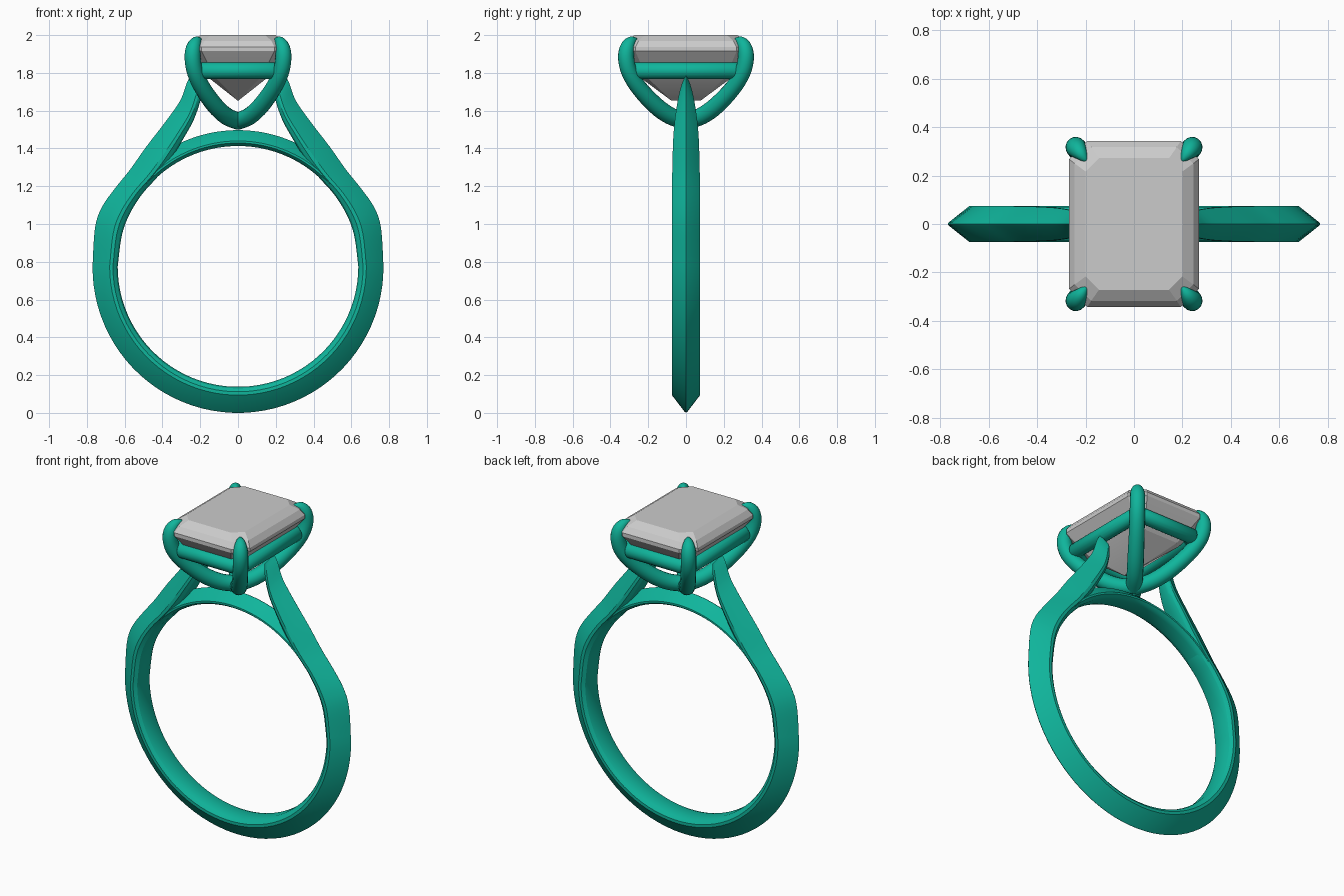
import bpy, bmesh, math
from mathutils import Vector

if "Cube" in bpy.data.objects:
    bpy.data.objects.remove(bpy.data.objects["Cube"])

metal = bpy.data.materials.new("metal")
metal.diffuse_color = (0.005, 0.46, 0.33, 1)
metal.use_nodes = True
metal.node_tree.nodes["Principled BSDF"].inputs["Base Color"].default_value = metal.diffuse_color
CZ, RI, RO = 0.775, 0.637, 0.775        # finger hole centre, inner and outer radius


def catmull(pts, n):
    """Smooth a list of equal-length tuples, n steps per span."""
    p = [Vector(q) for q in pts]
    out = []
    for i in range(len(p) - 1):
        a, b, c, d = p[max(i - 1, 0)], p[i], p[i + 1], p[min(i + 2, len(p) - 1)]
        for k in range(n):
            t = k / n
            out.append(0.5 * (2 * b + (c - a) * t + (2 * a - 5 * b + 4 * c - d) * t * t
                              + (3 * b - a - 3 * c + d) * t ** 3))
    return out + [p[-1]]


def loft(name, rings, angle, mat=None):
    """Skin closed rings of points together and cap both ends."""
    bm = bmesh.new()
    vr = [[bm.verts.new(p) for p in r] for r in rings]
    n = len(rings[0])
    for a, b in zip(vr, vr[1:]):
        for i in range(n):
            j = (i + 1) % n
            bm.faces.new((a[i], a[j], b[j], b[i]))
    bm.faces.new(vr[0])
    bm.faces.new(vr[-1])
    bmesh.ops.remove_doubles(bm, verts=bm.verts, dist=0.0005)
    bmesh.ops.recalc_face_normals(bm, faces=bm.faces)
    me = bpy.data.meshes.new(name)
    bm.to_mesh(me)
    bm.free()
    me.shade_smooth()
    me.set_sharp_from_angle(angle=math.radians(angle))
    ob = bpy.data.objects.new(name, me)
    bpy.context.collection.objects.link(ob)
    if mat:
        me.materials.append(mat)
    return ob


def tube(name, pts, cyclic=False):
    """Round bar through points (x, y, z, radius)."""
    cu = bpy.data.curves.new(name, 'CURVE')
    cu.dimensions = '3D'
    cu.bevel_depth = 1
    cu.bevel_resolution = 6
    cu.use_fill_caps = True
    sp = cu.splines.new('POLY')
    sp.points.add(len(pts) - 1)
    for q, p in zip(sp.points, pts):
        q.co = (p[0], p[1], p[2], 1)
        q.radius = p[3]
    sp.use_cyclic_u = cyclic
    cu.materials.append(metal)
    ob = bpy.data.objects.new(name, cu)
    bpy.context.collection.objects.link(ob)
    bpy.ops.object.select_all(action='DESELECT')
    ob.select_set(True)
    bpy.context.view_layer.objects.active = ob
    bpy.ops.object.convert(target='MESH')
    bpy.ops.object.shade_smooth_by_angle(angle=math.radians(50))
    return ob


# knife-edge band section: (fraction from inside to outside, fraction of half width)
HALF = [(0, 0), (0, .5), (.06, .8), (.19, 1), (.32, 1), (.96, .1), (1, 0)]
SECTION = HALF + [(t, -s) for t, s in HALF[-2:0:-1]]


def section(st):
    xi, zi, xo, zo, w = st
    return [(xi + (xo - xi) * t, w * s, zi + (zo - zi) * t) for t, s in SECTION]


def arc(a, ri, ro, w):
    c, s = math.cos(math.radians(a)), math.sin(math.radians(a))
    return (ri * c, CZ + ri * s, ro * c, CZ + ro * s, w)


# shank with two rising shoulders: inner x, z, outer x, z, half width
shoulder = catmull([
    arc(0, RI, 0.77, .075),
    (.615, .94, .757, .98, .075), (.575, 1.05, .72, 1.09, .075),
    (.51, 1.155, .65, 1.19, .074), (.43, 1.245, .57, 1.29, .073),
    (.36, 1.335, .485, 1.41, .071), (.29, 1.45, .385, 1.54, .066),
    (.235, 1.55, .305, 1.655, .055), (.20, 1.65, .27, 1.75, .038),
    (.19, 1.72, .245, 1.79, .022)], 4)
bottom = [arc(a, RI, 0.77 + 0.005 * -math.sin(math.radians(a)), .075) for a in range(-176, -3, 4)]
left = [(-s[0], s[1], -s[2], s[3], s[4]) for s in reversed(shoulder)]
loft("shank", [section(s) for s in left + bottom + list(shoulder)], 28, metal)

# bridge closing the finger hole under the setting
loft("bridge", [section(arc(a, RI + .001, .722, .07)) for a in range(42, 139, 3)], 28, metal)

# four curved claw prongs meeting at the base of the basket
PRONG = catmull([(0, 1.545, .046), (.06, 1.57, .046), (.12, 1.625, .046), (.185, 1.715, .044),
                 (.226, 1.80, .043), (.24, 1.875, .043), (.236, 1.93, .040),
                 (.222, 1.963, .030), (.205, 1.974, .016), (.195, 1.974, .004)], 4)
for sx, nx in ((-1, "left"), (1, "right")):
    for sy, ny in ((-1, "front"), (1, "back")):
        tube(f"{ny}_{nx}_prong", [(sx * d, sy * d * 1.32, z, r) for d, z, r in PRONG])


def octagon(x, y, c, z):
    """Rectangle of half sizes x, y with corners cut by c."""
    q = [(x, y - c), (x - c, y)]
    q += [(-a, b) for a, b in reversed(q)]
    q += [(-a, -b) for a, b in q]
    return [(a, b, z) for a, b in q]


# gallery rail below the stone
tube("gallery_rail", [(*p, .045) for p in octagon(.215, .29, .05, 1.812)], True)

# step-cut stone: keel, pavilion steps, girdle, crown steps, table
STONE = [(.004, .08, .002, 1.655), (.15, .235, .035, 1.77), (.225, .305, .06, 1.86),
         (.268, .343, .075, 1.915), (.268, .343, .075, 1.937),
         (.245, .318, .068, 1.97), (.20, .272, .055, 2.0)]
loft("stone", [octagon(*s) for s in STONE], 12)
